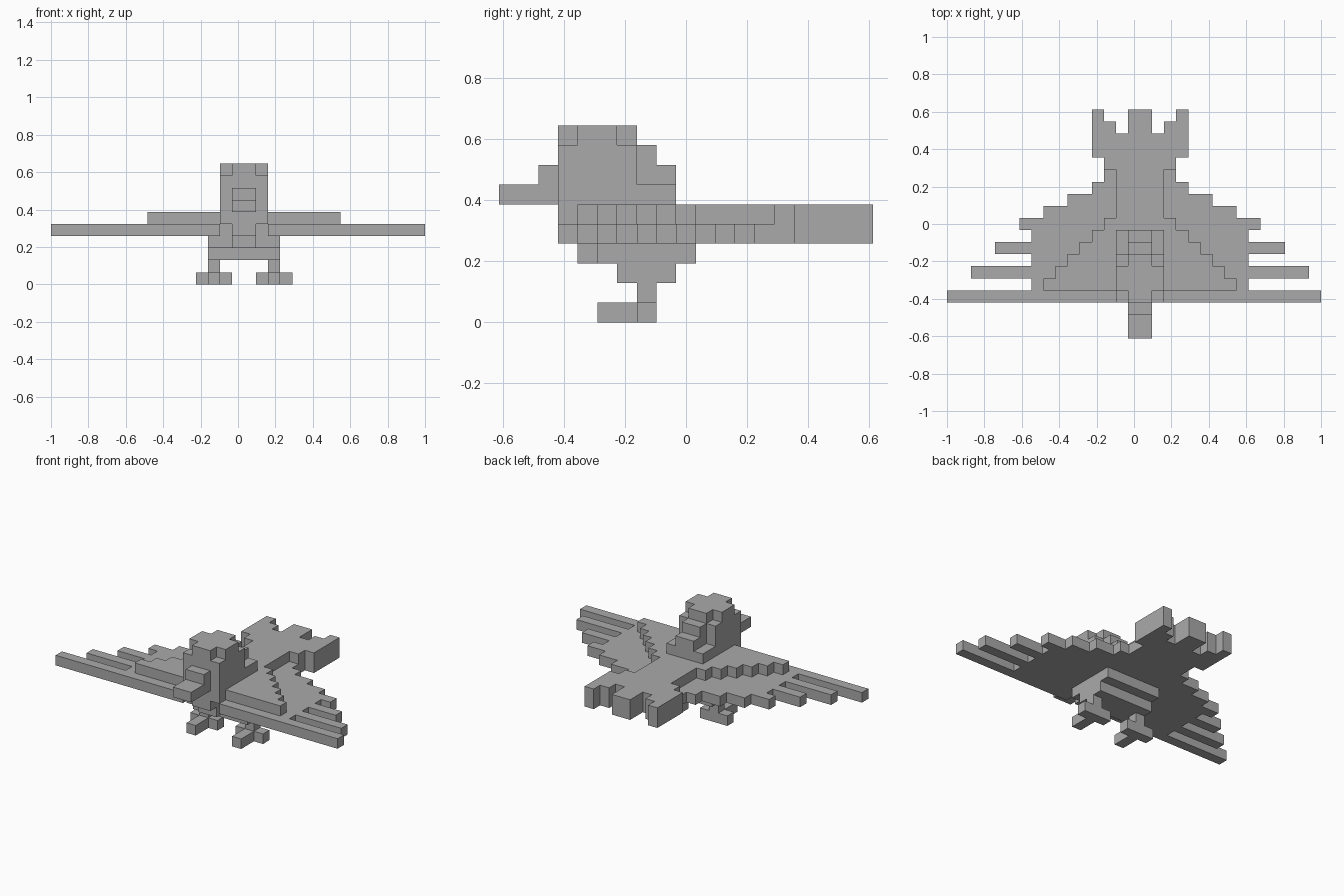
import bpy
import bmesh
from mathutils import Vector

cube = bpy.data.objects.get("Cube")
if cube:
    bpy.data.objects.remove(cube, do_unlink=True)

U = 2 / 31                      # block size
ORIGIN = Vector((0.5, -9.5, 0))  # symmetry plane sits half a block off centre

grey = bpy.data.materials.new("plain_grey")
grey.use_nodes = True
COLOUR = (0.4, 0.4, 0.4, 1)
grey.diffuse_color = COLOUR
grey.node_tree.nodes["Principled BSDF"].inputs["Base Color"].default_value = COLOUR


def block(x, y, z):
    """Cells filling half-open ranges of whole blocks."""
    return {(i, j, k) for i in range(*x) for j in range(*y) for k in range(*z)}


def centred(half, y, z):
    return block((-half, half), y, z)


def mirrored(cells):
    return cells | {(-1 - i, j, k) for i, j, k in cells}


parts = {}

# Lower wing layer: half width of each row, front to back
wing = set()
for row, half in enumerate((16, 9, 14, 9, 12, 9, 10, 8, 6, 4, 3), start=3):
    wing |= centred(half, (row, row + 1), (4, 5))
wing -= mirrored(block((1, 2), (3, 5), (4, 5)))   # gaps beside the chest
wing.discard((15, 3, 4))                          # one leading tip is shorter
parts["wings"] = wing

# Upper wing layer tapering towards the back, then a narrow spine
cover = centred(2, (10, 14), (5, 6))
for step in range(6):
    cover |= centred(8 - step, (4 + step, 5 + step), (5, 6))
parts["wing_covers"] = cover

# Fanned tail with notches
parts["tail"] = (centred(3, (14, 15), (4, 6)) | centred(4, (15, 17), (4, 6))
                 | centred(1, (17, 19), (4, 6))
                 | mirrored(block((2, 4), (17, 18), (4, 6))
                            | block((3, 4), (18, 19), (4, 6))))
parts["wings"] -= parts["tail"]

# Head, stepped down at the back and chamfered on top
parts["head"] = (centred(2, (3, 4), (5, 6)) | centred(2, (3, 9), (6, 7))
                 | centred(2, (3, 7), (7, 9)) | centred(1, (7, 9), (7, 8))
                 | centred(1, (7, 8), (8, 9)) | centred(1, (3, 7), (9, 10))
                 | centred(2, (4, 6), (9, 10)))
parts["beak"] = centred(1, (0, 3), (6, 7)) | centred(1, (2, 3), (7, 8))

# Belly
parts["belly"] = (centred(1, (4, 5), (3, 4)) | centred(3, (5, 10), (3, 4))
                  | centred(3, (6, 9), (2, 3)))

# Legs and feet
leg = block((2, 3), (7, 8), (1, 2))
foot = block((1, 4), (7, 8), (0, 1)) | block((2, 3), (5, 7), (0, 1))
parts["legs"] = mirrored(leg)
parts["feet"] = mirrored(foot)

solid = set().union(*parts.values())


def build(name, cells):
    """Skin only the block sides that are open to the air."""
    bm = bmesh.new()
    corners = {}

    def vert(p):
        key = tuple(round(c) for c in p)
        if key not in corners:
            corners[key] = bm.verts.new((Vector(key) + ORIGIN) * U)
        return corners[key]

    for cell in sorted(cells):
        base = Vector(cell)
        for axis in range(3):
            a, b = Vector(), Vector()
            a[(axis + 1) % 3] = b[(axis + 2) % 3] = 1
            for side in (-1, 1):
                near = list(cell)
                near[axis] += side
                if tuple(near) in solid:
                    continue
                start = base.copy()
                start[axis] += max(side, 0)
                loop = [start, start + a, start + a + b, start + b]
                bm.faces.new([vert(p) for p in loop[::side]])
    mesh = bpy.data.meshes.new(name)
    bm.to_mesh(mesh)
    bm.free()
    mesh.materials.append(grey)
    bpy.context.collection.objects.link(bpy.data.objects.new(name, mesh))


for part_name, part_cells in parts.items():
    build(part_name, part_cells)
